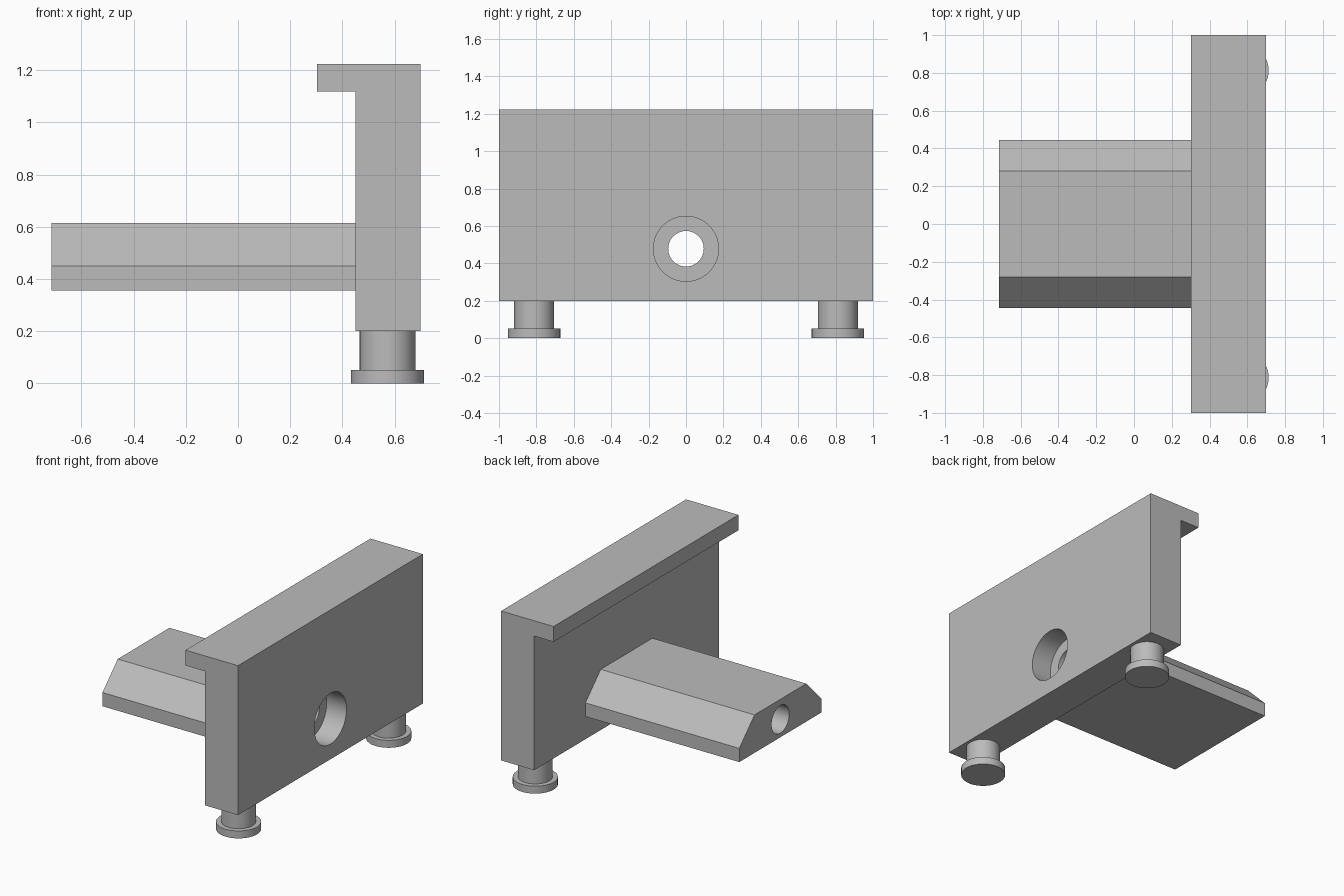
import bpy, bmesh, math
from mathutils import Matrix, Vector

default = bpy.data.objects.get("Cube")
if default:
    bpy.data.objects.remove(default, do_unlink=True)

GREY = (0.5, 0.5, 0.5, 1)
grey = bpy.data.materials.new("plain_grey")
grey.use_nodes = True
grey.diffuse_color = GREY
grey.node_tree.nodes["Principled BSDF"].inputs["Base Color"].default_value = GREY


def add_object(name, bm):
    bmesh.ops.recalc_face_normals(bm, faces=bm.faces)
    mesh = bpy.data.meshes.new(name)
    bm.to_mesh(mesh)
    bm.free()
    mesh.materials.append(grey)
    obj = bpy.data.objects.new(name, mesh)
    bpy.context.collection.objects.link(obj)
    return obj


def extrude_profile(name, points, direction):
    """Solid prism from a flat outline swept along a direction."""
    bm = bmesh.new()
    face = bm.faces.new([bm.verts.new(p) for p in points])
    swept = bmesh.ops.extrude_face_region(bm, geom=[face], use_keep_orig=True)
    moved = [v for v in swept["geom"] if isinstance(v, bmesh.types.BMVert)]
    bmesh.ops.translate(bm, verts=moved, vec=Vector(direction))
    return add_object(name, bm)


def turned(name, profile, matrix, sides=64):
    """Solid of revolution from (radius, height) points, placed by a matrix."""
    bm = bmesh.new()
    rings = []
    for r, h in profile:
        angles = [math.tau * i / sides for i in range(sides)]
        rings.append([bm.verts.new((r * math.cos(a), r * math.sin(a), h)) for a in angles])
    for low, high in zip(rings, rings[1:]):
        for i in range(sides):
            j = (i + 1) % sides
            bm.faces.new((low[i], low[j], high[j], high[i]))
    bm.faces.new(rings[0])
    bm.faces.new(rings[-1])
    bm.transform(matrix)
    return add_object(name, bm)


def smooth(obj):
    bpy.ops.object.select_all(action="DESELECT")
    obj.select_set(True)
    bpy.context.view_layer.objects.active = obj
    bpy.ops.object.shade_smooth_by_angle(angle=math.radians(30))


FACE, BACK, TIP = 0.70, 0.45, -0.715

# Upright plate with a lip along its top edge
plate_outline = [(BACK, 0.20), (FACE, 0.20), (FACE, 1.223), (0.303, 1.223),
                 (0.303, 1.118), (BACK, 1.118)]
plate = extrude_profile("upright_plate", [(x, -1, z) for x, z in plate_outline], (0, 2, 0))

# Tongue with bevelled upper edges
half = [(0.445, 0.355), (0.445, 0.449), (0.28, 0.615)]
tongue_outline = half + [(-y, z) for y, z in reversed(half)]
tongue = extrude_profile("tongue", [(TIP, y, z) for y, z in tongue_outline],
                         (BACK - TIP, 0, 0))

# Stepped bolt hole through the plate and tongue
bore = [(0.095, TIP - 0.1), (0.095, FACE - 0.15), (0.174, FACE - 0.15), (0.174, FACE + 0.1)]
along_x = Matrix.Translation((0, 0, 0.478)) @ Matrix.Rotation(math.pi / 2, 4, "Y")
cutter = turned("bolt_hole_cutter", bore, along_x)
cutter.hide_render = True
for part in (plate, tongue):
    cut = part.modifiers.new("bolt_hole", "BOOLEAN")
    cut.operation = "DIFFERENCE"
    cut.solver = "EXACT"
    cut.object = cutter
    bpy.context.view_layer.objects.active = part
    bpy.ops.object.modifier_apply(modifier=cut.name)
    smooth(part)
bpy.data.objects.remove(cutter, do_unlink=True)

# Two round feet with wider pads
foot = [(0.14, 0), (0.14, 0.051), (0.107, 0.051), (0.107, 0.20)]
for name, y in (("front_foot", -0.812), ("back_foot", 0.812)):
    smooth(turned(name, foot, Matrix.Translation((0.573, y, 0))))
